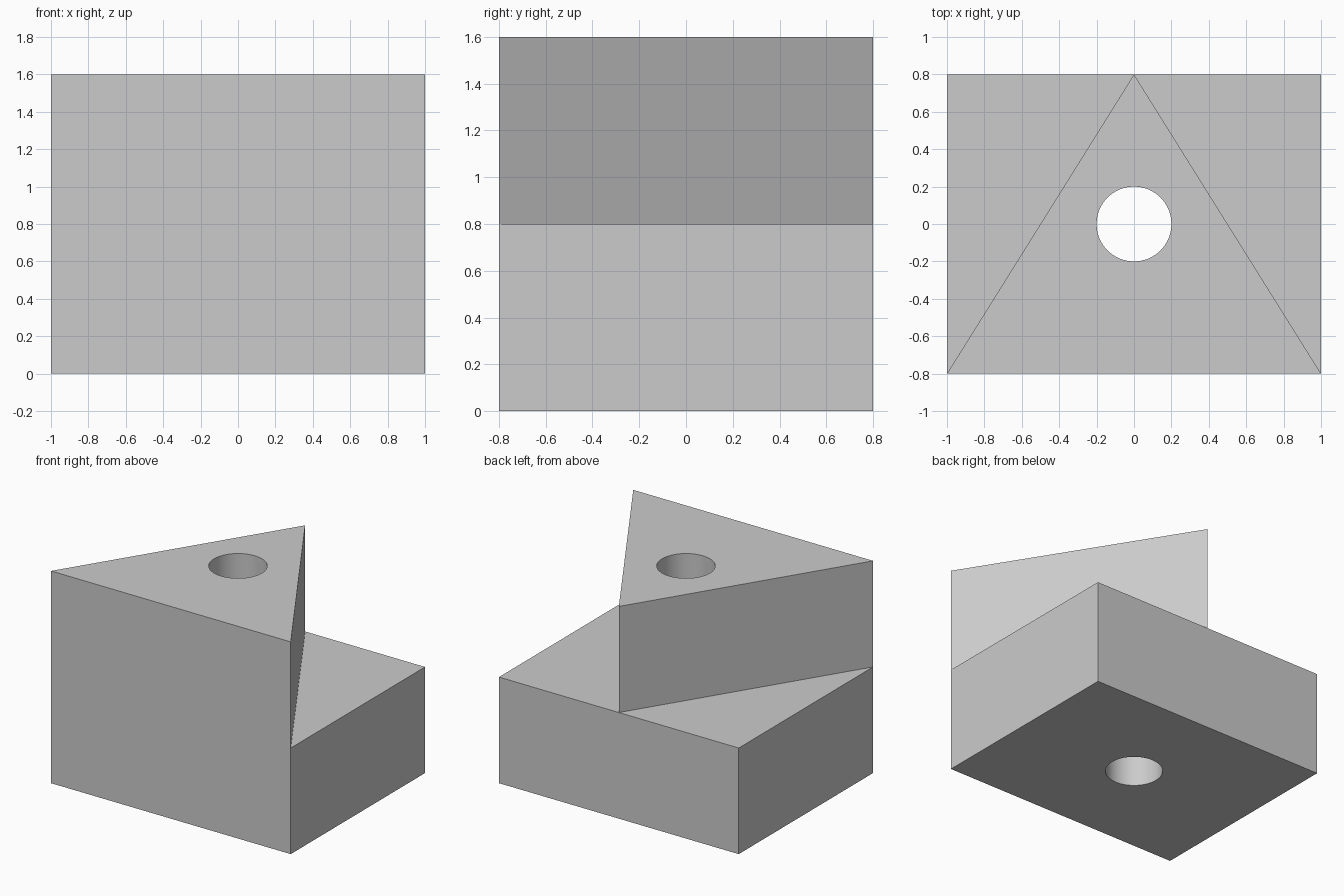
import bpy
import bmesh
from mathutils import Vector

HALF_X, HALF_Y, STEP = 1.0, 0.8, 0.8
HOLE_RADIUS = 0.2

if "Cube" in bpy.data.objects:
    bpy.data.objects.remove(bpy.data.objects["Cube"], do_unlink=True)

# Plain grey material
grey = bpy.data.materials.new("plain grey")
grey.use_nodes = True
colour = (0.6, 0.6, 0.6, 1.0)
grey.diffuse_color = colour
grey.node_tree.nodes["Principled BSDF"].inputs["Base Color"].default_value = colour


def extrude_up(bm, face):
    """Raise a face by one step and return the new top face."""
    geom = bmesh.ops.extrude_face_region(bm, geom=[face])["geom"]
    verts = [g for g in geom if isinstance(g, bmesh.types.BMVert)]
    bmesh.ops.translate(bm, verts=verts, vec=Vector((0, 0, STEP)))
    return next(g for g in geom if isinstance(g, bmesh.types.BMFace))


# Rectangular base, with an extra point where the wedge tip meets the back
bm = bmesh.new()
outline = [(-HALF_X, -HALF_Y), (HALF_X, -HALF_Y), (HALF_X, HALF_Y),
           (0, HALF_Y), (-HALF_X, HALF_Y)]
bottom = bm.faces.new([bm.verts.new((x, y, 0)) for x, y in outline])
top = extrude_up(bm, bottom)

# Split the triangle out of the base top and raise it as the wedge
tip = next(v for v in top.verts if abs(v.co.x) < HALF_X / 2)
fronts = [v for v in top.verts if v.co.y < 0]
for corner in fronts:
    face = next(f for f in tip.link_faces if corner in f.verts and abs(f.normal.z) >= 0
                and all(v.co.z > STEP / 2 for v in f.verts))
    bmesh.utils.face_split(face, tip, corner)
triangle = next(f for f in tip.link_faces if all(v in f.verts for v in fronts))
extrude_up(bm, triangle)

# Merge coplanar walls into single flat faces
bmesh.ops.recalc_face_normals(bm, faces=bm.faces)
bmesh.ops.dissolve_limit(bm, angle_limit=0.01, verts=bm.verts, edges=bm.edges)
bmesh.ops.recalc_face_normals(bm, faces=bm.faces)
mesh = bpy.data.meshes.new("stepped_wedge_block")
bm.to_mesh(mesh)
bm.free()
mesh.materials.append(grey)
block = bpy.data.objects.new("stepped_wedge_block", mesh)
bpy.context.collection.objects.link(block)

# Round hole straight through both steps
bpy.ops.mesh.primitive_cylinder_add(vertices=64, radius=HOLE_RADIUS,
                                    depth=STEP * 4, location=(0, 0, STEP))
cutter = bpy.context.object
cutter.name = "hole_cutter"
cutter.hide_render = True
cutter.data.materials.append(grey)
hole = block.modifiers.new("through_hole", "BOOLEAN")
hole.operation = "DIFFERENCE"
hole.solver = "EXACT"
hole.object = cutter

bpy.ops.object.select_all(action="DESELECT")
block.select_set(True)
bpy.context.view_layer.objects.active = block
bpy.ops.object.modifier_apply(modifier=hole.name)
bpy.data.objects.remove(cutter, do_unlink=True)
bpy.ops.object.shade_smooth_by_angle()
